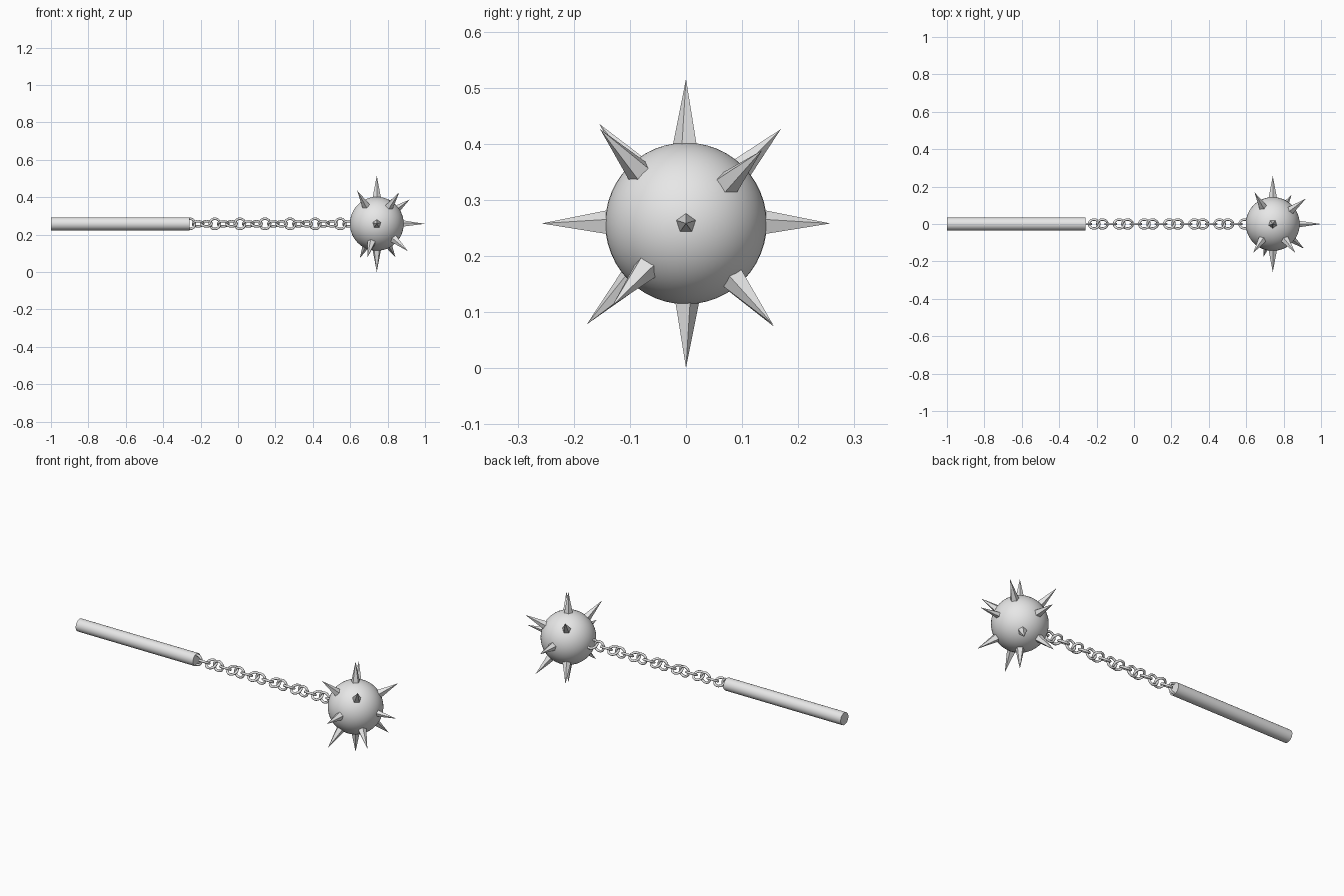
import bpy, math
from mathutils import Vector, Matrix

if "Cube" in bpy.data.objects:
    bpy.data.objects.remove(bpy.data.objects["Cube"])

grey = bpy.data.materials.new("plain_grey")
grey.diffuse_color = (0.8, 0.8, 0.8, 1)
grey.use_nodes = True
grey.node_tree.nodes["Principled BSDF"].inputs["Base Color"].default_value = grey.diffuse_color

CZ = 0.258                          # height of the common axis
BALL = Vector((0.742, 0, CZ))


def finish(name, smooth=True):
    o = bpy.context.object
    o.name = name
    o.data.materials.append(grey)
    if smooth:
        bpy.ops.object.shade_smooth_by_angle(angle=math.radians(40))
    return o


# Handle: plain rod along x
bpy.ops.mesh.primitive_cylinder_add(vertices=32, radius=0.035, depth=0.74,
                                    location=(-0.63, 0, CZ),
                                    rotation=(0, math.pi / 2, 0))
finish("handle")

# Chain: round links, each turned a further 60 degrees about x
PITCH = 0.0447
for k in range(20):
    bpy.ops.mesh.primitive_torus_add(major_radius=0.0275, minor_radius=0.0065,
                                     major_segments=24, minor_segments=10,
                                     location=(-0.258 + k * PITCH, 0, CZ),
                                     rotation=(math.pi / 2 + k * math.pi / 3, 0, 0))
    finish(f"chain_link_{k + 1}")

# Ball head
bpy.ops.mesh.primitive_uv_sphere_add(segments=48, ring_count=24, radius=0.144,
                                     location=BALL)
finish("ball_head")


# Spikes: five-sided flat cones, rooted inside the ball
def spike(name, direction, tip=0.2575, surface_radius=0.023):
    d = Vector(direction).normalized()
    root = 0.12
    r = surface_radius * (tip - root) / (tip - 0.142)
    bpy.ops.mesh.primitive_cone_add(vertices=5, radius1=r, radius2=0,
                                    depth=tip - root)
    o = finish(name, smooth=False)
    o.matrix_world = (Matrix.Translation(BALL + d * (tip + root) / 2)
                      @ d.to_track_quat('Z', 'Y').to_matrix().to_4x4())


spike("spike_end", (1, 0, 0), surface_radius=0.018)
for i, d in enumerate([(0, 1, 0), (0, -1, 0), (0, 0, 1), (0, 0, -1)]):
    spike(f"spike_side_{i + 1}", d)

# Slightly irregular diagonal spikes
diagonals = [(0.176, 0.135, 0.13), (0.12, -0.153, 0.168),
             (-0.10, 0.173, 0.172), (-0.105, -0.155, 0.178),
             (0.165, -0.13, -0.145), (0.10, 0.155, -0.18),
             (-0.05, -0.175, -0.178), (-0.09, 0.155, -0.182)]
for i, d in enumerate(diagonals):
    spike(f"spike_diagonal_{i + 1}", d)
